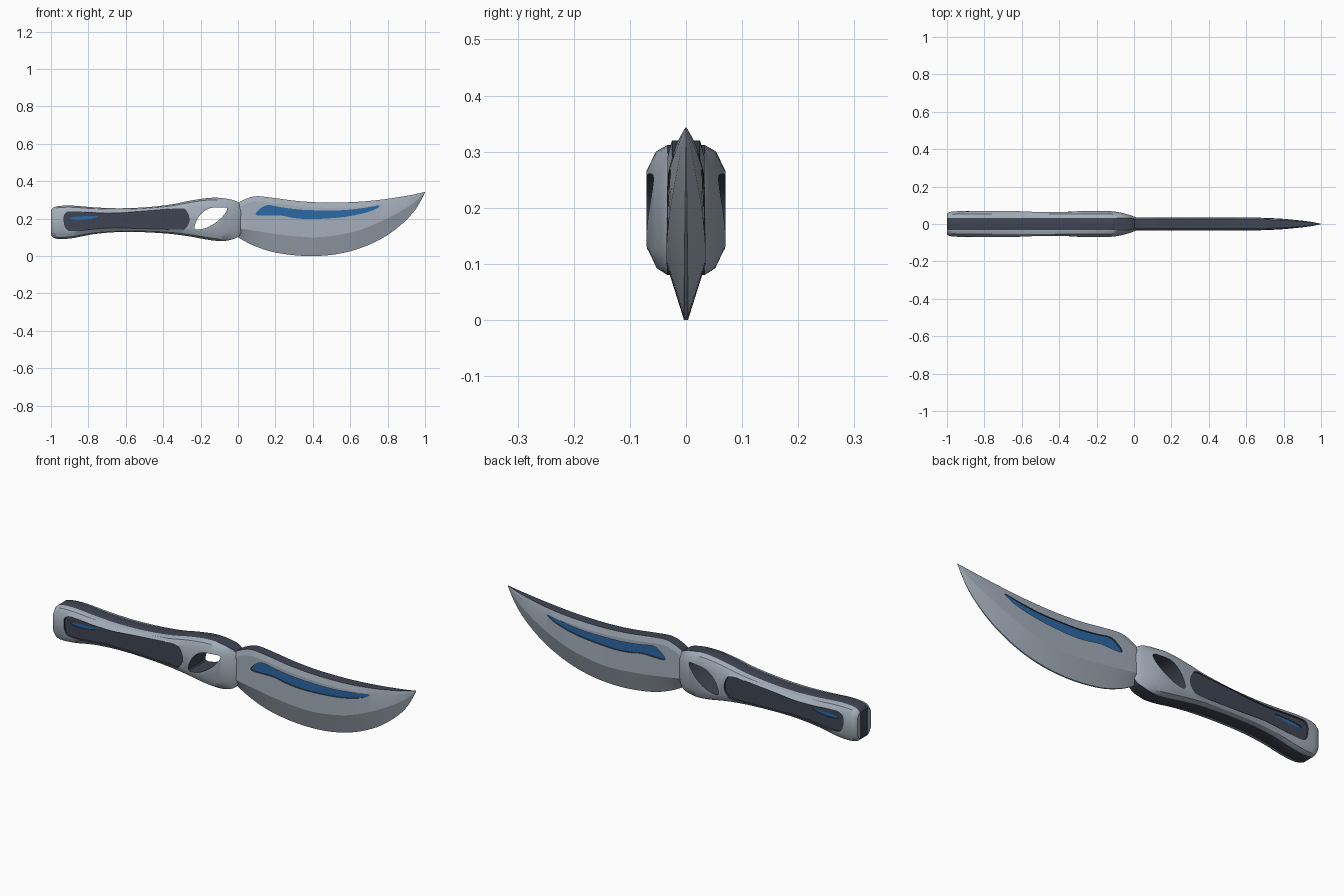
import bpy, bmesh, math
from mathutils import Vector

cube = bpy.data.objects.get("Cube")
if cube:
    bpy.data.objects.remove(cube, do_unlink=True)


def material(name, rgb):
    m = bpy.data.materials.new(name)
    m.use_nodes = True
    m.diffuse_color = (*rgb, 1)
    m.node_tree.nodes["Principled BSDF"].inputs["Base Color"].default_value = (*rgb, 1)
    return m


GREY = material("steel grey", (0.37, 0.42, 0.49))
DARK = material("dark slate", (0.05, 0.06, 0.088))
BLUE = material("deep blue", (0.025, 0.14, 0.38))


def spline(points, steps, closed=False):
    """Smooth curve through points of any dimension."""
    pts = [Vector(p) for p in points]
    n = len(pts)
    pick = (lambda i: pts[i % n]) if closed else (lambda i: pts[max(0, min(n - 1, i))])
    out = []
    for i in range(n if closed else n - 1):
        a, b, c, d = (pick(i + k) for k in (-1, 0, 1, 2))
        for s in range(steps):
            t = s / steps
            out.append(b + (c - a) * (t / 2) + (a * 2 - b * 5 + c * 4 - d) * (t * t / 2)
                       + (b * 3 - a - c * 3 + d) * (t ** 3 / 2))
    return out if closed else out + [pts[-1]]


def finish(bm, name, mats):
    bmesh.ops.recalc_face_normals(bm, faces=bm.faces[:])
    mesh = bpy.data.meshes.new(name)
    bm.to_mesh(mesh)
    bm.free()
    for m in mats:
        mesh.materials.append(m)
    obj = bpy.data.objects.new(name, mesh)
    bpy.context.collection.objects.link(obj)
    return obj


def loft(name, stations, section, dark_strips):
    """Skin mirrored sections along x; the strips on the centre line may be dark."""
    bm = bmesh.new()
    rings = []
    for st in stations:
        half = section(*st[1:])
        ring = half + [(-y, z) for y, z in reversed(half)]
        rings.append([bm.verts.new((st[0], y, z)) for y, z in ring])
    n = len(rings[0])
    for a, b in zip(rings, rings[1:]):
        for i in range(n):
            j = (i + 1) % n
            f = bm.faces.new((a[i], a[j], b[j], b[i]))
            f.material_index = int((i == n - 1 and "top" in dark_strips)
                                   or (i == n // 2 - 1 and "bottom" in dark_strips))
    for r in (rings[0], rings[-1]):
        h = n // 2
        bm.faces.new((r[0], r[h - 1], r[h], r[-1])).material_index = 1
        bm.faces.new(r[:h])
        bm.faces.new(r[h:])
    return finish(bm, name, (GREY, DARK))


def cut(target, outline, y0, y1, floor):
    """Cut a prism out of the target; its ends colour the floor, its sides are dark."""
    bm = bmesh.new()
    a, b = ([bm.verts.new((x, y, z)) for x, z in outline] for y in (y0, y1))
    bm.faces.new(a)
    bm.faces.new(b)
    for i in range(len(a)):
        j = (i + 1) % len(a)
        bm.faces.new((a[i], a[j], b[j], b[i])).material_index = 1
    cutter = finish(bm, "cutter", (floor, DARK))
    cutter.hide_render = True
    mod = target.modifiers.new("cut", 'BOOLEAN')
    mod.operation = 'DIFFERENCE'
    mod.solver = 'EXACT'
    mod.material_mode = 'TRANSFER'
    mod.object = cutter
    bpy.ops.object.select_all(action='DESELECT')
    target.select_set(True)
    bpy.context.view_layer.objects.active = target
    bpy.ops.object.modifier_apply(modifier=mod.name)
    bpy.data.objects.remove(cutter, do_unlink=True)


def pockets(target, outline, depth_y, floor):
    for side in (-1, 1):
        cut(target, outline, side * depth_y, side * 0.2, floor)


def smooth(obj, degrees):
    bpy.ops.object.select_all(action='DESELECT')
    obj.select_set(True)
    bpy.context.view_layer.objects.active = obj
    bpy.ops.object.shade_smooth_by_angle(angle=math.radians(degrees))


# Handle: x, top, bottom, half width
def handle_section(top, bottom, w):
    h = top - bottom
    band = min(0.033, 0.7 * w)
    return [(band, top), (0.77 * w, top - 0.05 * h), (w, top - 0.2 * h),
            (w, bottom + 0.2 * h), (0.77 * w, bottom + 0.05 * h), (band, bottom)]


handle = loft("handle", spline([
    (-1, .245, .112, .055), (-.985, .26, .097, .064), (-.95, .268, .09, .068),
    (-.88, .269, .096, .07), (-.77, .26, .117, .07), (-.64, .255, .128, .07),
    (-.5, .26, .127, .07), (-.36, .275, .118, .07), (-.25, .297, .103, .07),
    (-.15, .311, .085, .07), (-.08, .309, .08, .063), (-.02, .297, .092, .047),
    (.01, .278, .112, .035), (.03, .235, .16, .022)], 4),
    handle_section, ("top", "bottom"))

# Finger opening through the handle
cut(handle, spline([(-.232, .148), (-.21, .21), (-.16, .252), (-.1, .26), (-.058, .254),
                    (-.085, .208), (-.14, .165), (-.19, .145)], 4, True), -.2, .2, DARK)

# Recessed grip panels with a blue slit in each
pockets(handle, spline([(-.93, .2), (-.915, .232), (-.86, .237), (-.69, .228), (-.47, .243),
                        (-.31, .254), (-.275, .235), (-.262, .19), (-.28, .152), (-.32, .142),
                        (-.53, .147), (-.69, .15), (-.85, .136), (-.915, .143)], 4, True),
        .06, DARK)
pockets(handle, spline([(-.9, .2), (-.86, .211), (-.75, .213), (-.78, .199), (-.85, .192)],
                       3, True), .056, BLUE)
smooth(handle, 32)


# Blade: x, top, bottom, ridge height, half thickness
def blade_section(top, bottom, ridge, t):
    bevel = min(0.028, 0.25 * (top - ridge))
    return [(0.72 * t, top), (0.93 * t, top - bevel), (t, ridge), (0.1 * t, bottom)]


blade = loft("blade", spline([
    (-.02, .265, .115, .15, .03), (.02, .295, .088, .145, .034), (.09, .319, .053, .135, .035),
    (.18, .312, .023, .12, .035), (.3, .296, .004, .106, .035), (.42, .287, 0, .1, .035),
    (.54, .286, .012, .113, .035), (.66, .291, .044, .142, .034), (.78, .303, .1, .192, .029),
    (.88, .318, .174, .245, .02), (.95, .331, .25, .293, .011),
    (1, .343, .339, .341, .001)], 4), blade_section, ("top",))

# Blue groove on both faces of the blade
pockets(blade, spline([(.1, .218), (.115, .25), (.16, .272), (.24, .259), (.36, .246), (.54, .244),
                       (.66, .255), (.757, .27), (.71, .24), (.58, .21), (.4, .197),
                       (.3, .203), (.22, .217)], 4, True), .026, BLUE)
smooth(blade, 12)
